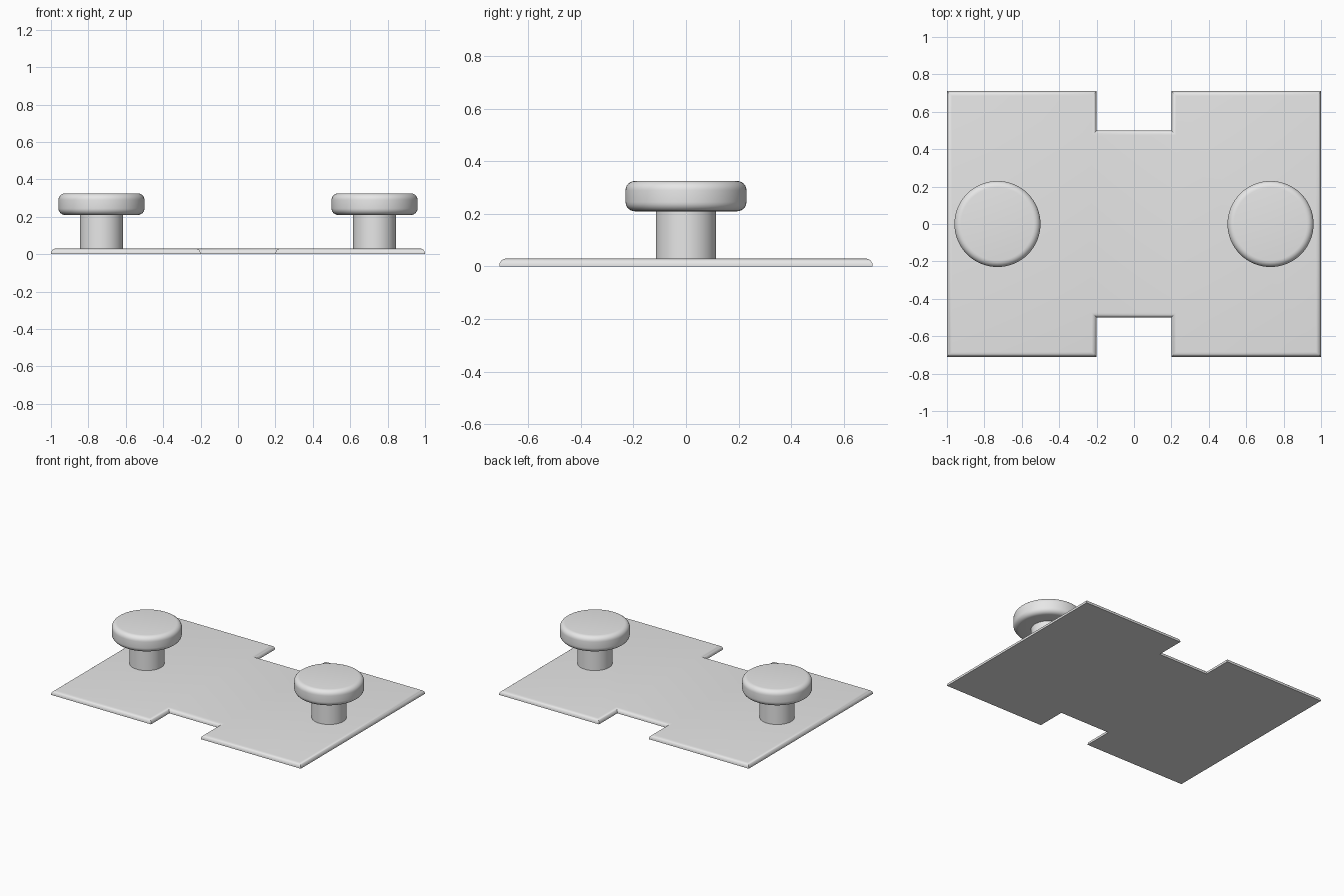
import bpy, bmesh, math
from mathutils import Vector

cube = bpy.data.objects.get("Cube")
if cube:
    bpy.data.objects.remove(cube, do_unlink=True)

grey = bpy.data.materials.new("plain_grey")
grey.use_nodes = True
colour = (0.8, 0.8, 0.8, 1)
grey.diffuse_color = colour
grey.node_tree.nodes["Principled BSDF"].inputs["Base Color"].default_value = colour


def finish(bm, name, location=(0, 0, 0)):
    bmesh.ops.recalc_face_normals(bm, faces=bm.faces)
    mesh = bpy.data.meshes.new(name)
    bm.to_mesh(mesh)
    bm.free()
    mesh.materials.append(grey)
    obj = bpy.data.objects.new(name, mesh)
    obj.location = location
    bpy.context.collection.objects.link(obj)
    bpy.ops.object.select_all(action='DESELECT')
    obj.select_set(True)
    bpy.context.view_layer.objects.active = obj
    bpy.ops.object.shade_smooth_by_angle(angle=math.radians(35))
    return obj


# Base plate: notched outline, extruded, top rim rounded over
HALF_X, HALF_Y, NOTCH_X, NOTCH_Y, THICK = 1.0, 0.71, 0.2, 0.5, 0.03
quarter = [(HALF_X, HALF_Y), (NOTCH_X, HALF_Y), (NOTCH_X, NOTCH_Y)]
half = quarter + [(-x, y) for x, y in reversed(quarter)]
outline = half + [(-x, -y) for x, y in half]
bm = bmesh.new()
bottom = bm.faces.new([bm.verts.new((x, y, 0)) for x, y in outline])
extruded = bmesh.ops.extrude_face_region(bm, geom=[bottom], use_keep_orig=True)["geom"]
bmesh.ops.translate(bm, verts=[v for v in extruded if isinstance(v, bmesh.types.BMVert)],
                    vec=Vector((0, 0, THICK)))
rim = [e for e in bm.edges if all(v.co.z > THICK / 2 for v in e.verts)]
bmesh.ops.bevel(bm, geom=rim, offset=0.026, segments=6, profile=0.5, affect='EDGES')
finish(bm, "base_plate")


# Knobs: a narrow stem under a wide cap with rounded rims, turned from a profile
STEM_R, CAP_R, CAP_LOW, CAP_TOP, ROUND = 0.115, 0.23, 0.21, 0.325, 0.035


def arc(z, start):
    angles = [math.radians(start + 90 * i / 6) for i in range(7)]
    return [(CAP_R - ROUND + ROUND * math.cos(a), z + ROUND * math.sin(a)) for a in angles]


profile = [(0, THICK), (STEM_R, THICK), (STEM_R, CAP_LOW)]
profile += arc(CAP_LOW + ROUND, -90) + arc(CAP_TOP - ROUND, 0) + [(0, CAP_TOP)]
for name, side in (("left_knob", 1), ("right_knob", -1)):
    bm = bmesh.new()
    points = [bm.verts.new((r, 0, z)) for r, z in profile]
    edges = [bm.edges.new(pair) for pair in zip(points, points[1:])]
    bmesh.ops.spin(bm, geom=points + edges, cent=(0, 0, 0), axis=(0, 0, 1),
                   angle=math.tau, steps=64, use_merge=True)
    bmesh.ops.remove_doubles(bm, verts=bm.verts, dist=0.0001)
    finish(bm, name, (side * 0.73, 0, 0))
